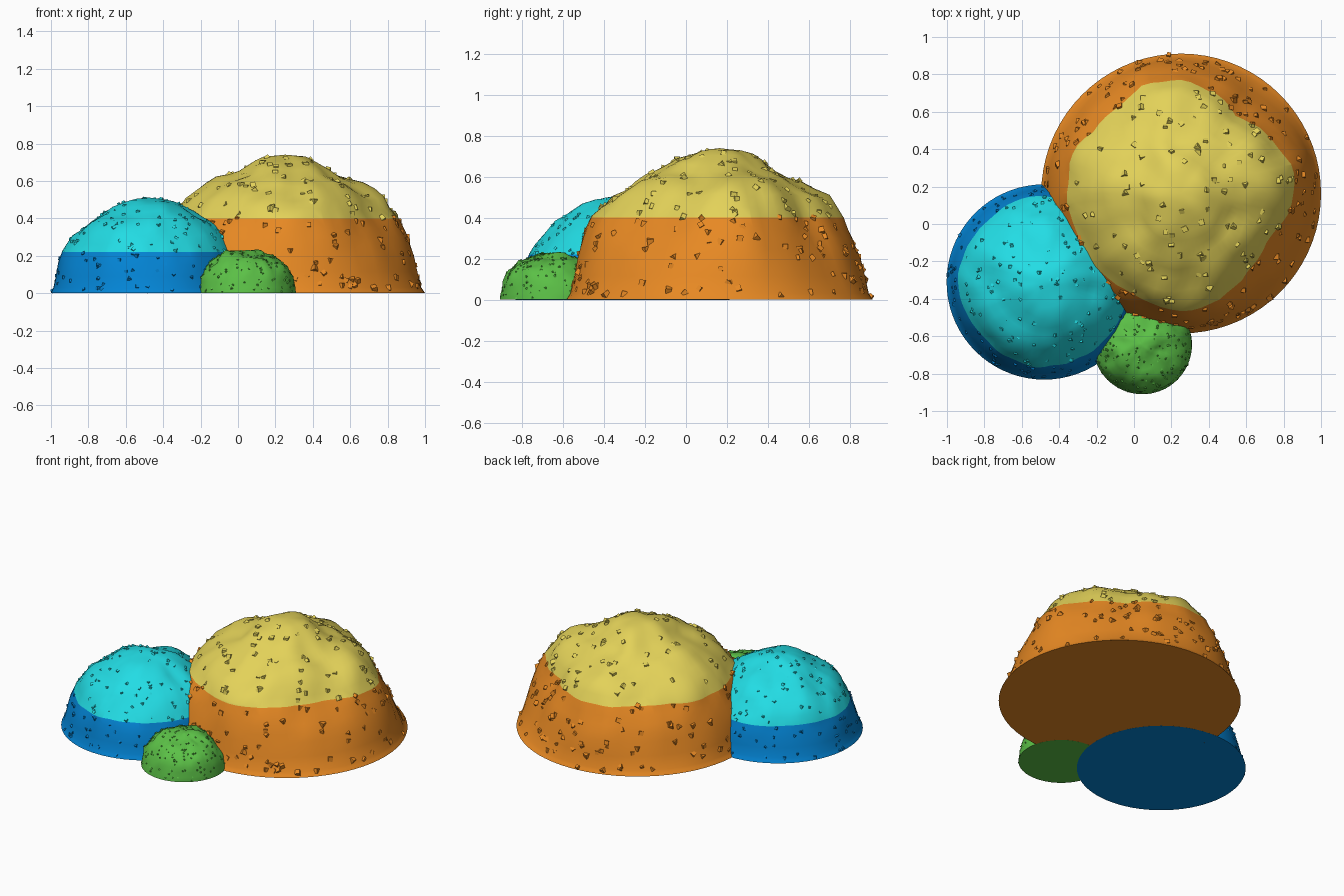
import bpy, bmesh, math, random
from mathutils import Vector, Matrix, noise

if "Cube" in bpy.data.objects:
    bpy.data.objects.remove(bpy.data.objects["Cube"])

random.seed(7)
SEG = 72


def material(name, rgb):
    m = bpy.data.materials.new(name)
    m.diffuse_color = (*rgb, 1)
    m.use_nodes = True
    m.node_tree.nodes["Principled BSDF"].inputs["Base Color"].default_value = m.diffuse_color
    return m


orange = material("orange", (0.80, 0.25, 0.017))
yellow = material("pale yellow", (0.77, 0.645, 0.10))
blue = material("deep blue", (0.001, 0.23, 0.66))
cyan = material("cyan", (0.016, 0.72, 0.78))
green = material("green", (0.105, 0.53, 0.062))


def lerp_table(table, x):
    """Linear lookup in a list of (x, value) pairs."""
    for (a, va), (b, vb) in zip(table, table[1:]):
        if x <= b:
            return va + (vb - va) * (x - a) / (b - a)
    return table[-1][1]


def surface_point(profile, lobes, bump, seed, t, ang):
    """Point on a mound: t runs 0 (base) to 1 (peak), ang goes round."""
    n = len(profile) - 1
    i = min(int(t * n), n - 1)
    f = t * n - i
    (r0, z0), (r1, z1) = profile[i], profile[i + 1]
    r, z = r0 + (r1 - r0) * f, z0 + (z1 - z0) * f
    top = profile[-1][1]
    h = z / top
    # lobes fade in from the round base and out at the peak
    w = min(1, h / 0.5) * min(1, (1 - h) / 0.25)
    r *= 1 + w * (lerp_table(lobes, math.degrees(ang) % 360) - 1)
    p = Vector((r * math.cos(ang), r * math.sin(ang), z))
    off = Vector((seed, seed, 0))
    k = noise.noise(p * (2.6 / top) + off) + 0.45 * noise.noise(p * (6 / top) + off)
    k *= bump * top * min(1, h * 1.5)
    p.z += k * 0.5 * h * min(1, r / (top * 0.3))
    p.x += k * 0.4 * math.cos(ang)
    p.y += k * 0.4 * math.sin(ang)
    return p


def link(bm, name, mats, loc):
    me = bpy.data.meshes.new(name)
    bm.to_mesh(me)
    bm.free()
    ob = bpy.data.objects.new(name, me)
    bpy.context.collection.objects.link(ob)
    ob.location = loc
    for m in mats:
        me.materials.append(m)
    return ob


def mound(name, loc, profile, lobes, bump, split, mats, pebbles, size, seed):
    args = (profile, lobes, bump, seed)
    rings = 2 * (len(profile) - 1)
    bm = bmesh.new()
    # dome skin with closed flat base
    grid = [[bm.verts.new(surface_point(*args, j / rings, 2 * math.pi * i / SEG))
             for i in range(SEG)] for j in range(rings)]
    peak = bm.verts.new((0, 0, profile[-1][1]))
    for a, b in zip(grid, grid[1:]):
        for i in range(SEG):
            k = (i + 1) % SEG
            bm.faces.new((a[i], a[k], b[k], b[i])).smooth = True
    for i in range(SEG):
        bm.faces.new((grid[-1][i], grid[-1][(i + 1) % SEG], peak)).smooth = True
    base = bm.faces.new(grid[0][::-1])
    for e in base.edges:
        e.smooth = False
    # level colour line
    if split:
        bmesh.ops.bisect_plane(bm, geom=bm.verts[:] + bm.edges[:] + bm.faces[:],
                               plane_co=(0, 0, split), plane_no=(0, 0, 1))
        for f in bm.faces:
            f.material_index = int(f.calc_center_median().z > split)
    link(bm, name, mats, loc)

    # small tilted cubes scattered evenly and half sunk into the skin
    bm = bmesh.new()
    rmax, placed = profile[0][0], 0
    n = len(profile) - 1
    while placed < pebbles:
        t, ang = random.random(), random.uniform(0, 2 * math.pi)
        i = min(int(t * n), n - 1)
        step = math.dist(profile[i], profile[i + 1])
        p = surface_point(*args, t, ang)
        if random.random() * rmax * 0.3 > math.hypot(p.x, p.y) * step:
            continue
        rot = Matrix.Rotation(random.uniform(0, 6.3), 4, 'X') @ Matrix.Rotation(random.uniform(0, 6.3), 4, 'Z')
        s = size * random.uniform(0.75, 1.1)
        p -= p.normalized() * s * random.uniform(0.1, 0.4)
        p.z = max(p.z, s * 0.8)
        new = bmesh.ops.create_cube(bm, size=s, matrix=Matrix.Translation(p) @ rot)
        for f in {f for v in new["verts"] for f in v.link_faces}:
            f.material_index = int(bool(split) and p.z > split)
        placed += 1
    link(bm, name + "_pebbles", mats, loc)


# large two-tone mound
mound("large_mound", (0.252, 0.163, 0.0006),
      [(0.748, 0), (0.73, 0.03), (0.693, 0.2), (0.66, 0.3), (0.61, 0.4), (0.53, 0.505),
       (0.41, 0.58), (0.29, 0.625), (0.2, 0.675), (0.1, 0.725), (0, 0.74)],
      [(0, .97), (15, 1), (30, .95), (45, .84), (55, .82), (70, .92), (90, 1), (110, 1.02),
       (125, .95), (145, .93), (165, 1), (200, 1), (245, .99), (270, 1), (290, .99),
       (310, .91), (330, .91), (345, .94), (360, .97)],
      0.10, 0.40, [orange, yellow], 250, 0.028, 3.3)

# medium two-tone mound
mound("medium_mound", (-0.48, -0.31, 0),
      [(0.522, 0), (0.507, 0.03), (0.48, 0.15), (0.457, 0.22), (0.405, 0.31), (0.33, 0.385),
       (0.24, 0.43), (0.13, 0.48), (0.06, 0.505), (0, 0.512)],
      [(0, 1), (60, .97), (95, 1), (135, .97), (180, 1), (225, .96), (270, 1), (315, .97), (360, 1)],
      0.10, 0.22, [blue, cyan], 220, 0.017, 8.1)

# small mound
mound("small_mound", (0.045, -0.645, 0.0003),
      [(0.265, 0), (0.262, 0.03), (0.25, 0.09), (0.22, 0.14), (0.17, 0.185),
       (0.11, 0.212), (0.05, 0.228), (0, 0.23)],
      [(0, 1), (45, .94), (90, 1), (180, 1), (240, .95), (300, 1), (360, 1)],
      0.18, 0, [green], 240, 0.010, 5.7)
